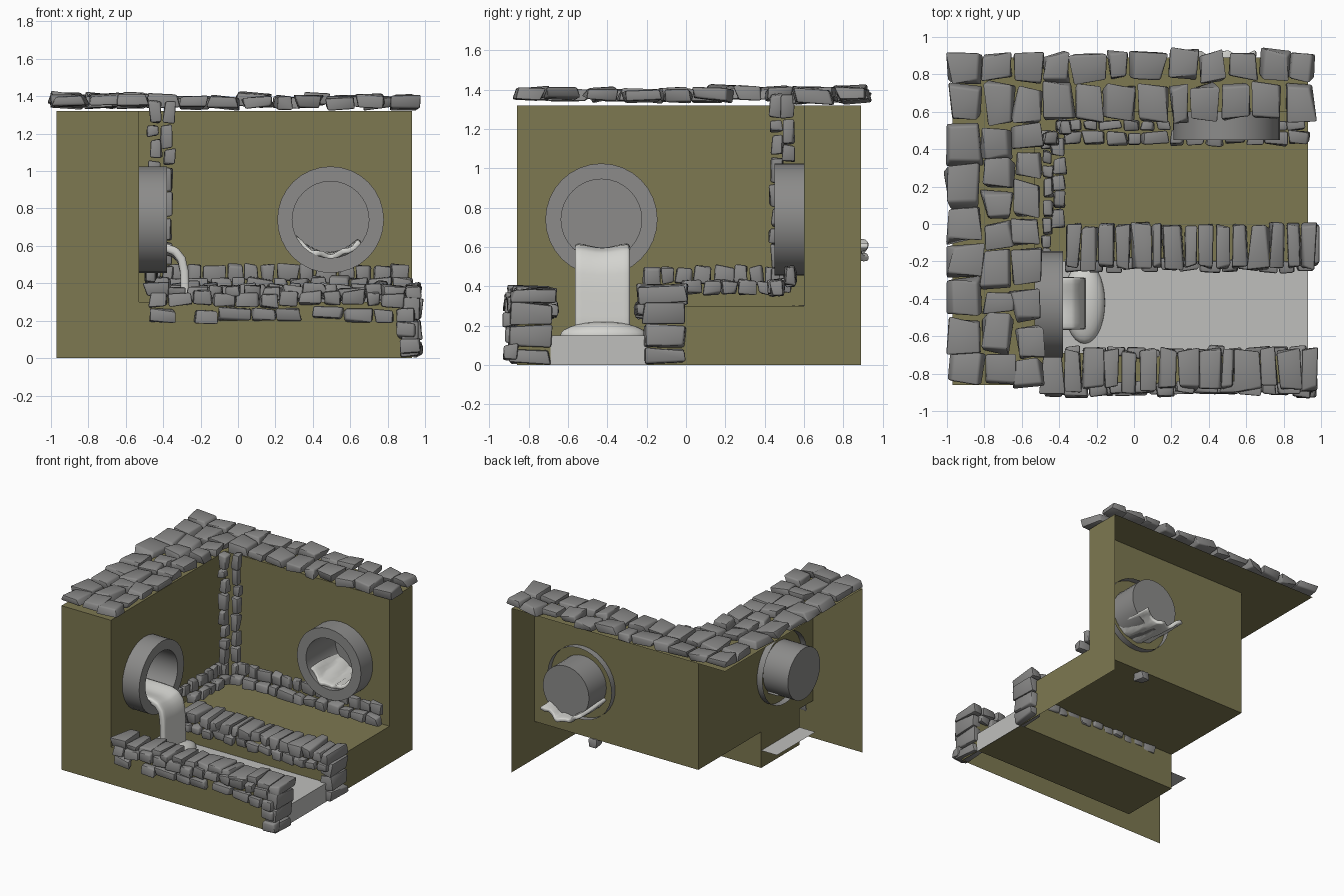
import bpy, bmesh, math, random
from mathutils import Vector, Matrix

if "Cube" in bpy.data.objects:
    bpy.data.objects.remove(bpy.data.objects["Cube"])

random.seed(4)
R = random.uniform


def material(name, rgb):
    m = bpy.data.materials.new(name)
    m.diffuse_color = (*rgb, 1)
    m.use_nodes = True
    m.node_tree.nodes["Principled BSDF"].inputs["Base Color"].default_value = m.diffuse_color
    return m


OLIVE = material("olive_wall", (0.205, 0.188, 0.082))
STONE = material("grey_stone", (0.25, 0.248, 0.245))
PIPE = material("pipe_grey", (0.262, 0.26, 0.255))
WATER = material("water", (0.52, 0.52, 0.505))
FOAM = material("pale_water", (0.66, 0.66, 0.63))


def finish(bm, name, mat, smooth=None):
    me = bpy.data.meshes.new(name)
    bm.to_mesh(me)
    bm.free()
    ob = bpy.data.objects.new(name, me)
    bpy.context.collection.objects.link(ob)
    me.materials.append(mat)
    if smooth:
        bpy.context.view_layer.objects.active = ob
        ob.select_set(True)
        bpy.ops.object.shade_smooth_by_angle(angle=math.radians(smooth))
        ob.select_set(False)
    return ob


def quad(bm, *pts):
    bm.faces.new([bm.verts.new(p) for p in pts])


def pierced(bm, to3d, u0, u1, v0, v1, cu, cv, r):
    """Flat wall panel with a round hole."""
    rect = [(u0, v0), (u1, v0), (u1, v1), (u0, v1)]
    circ = [(cu + r * math.cos(i * math.tau / 32), cv + r * math.sin(i * math.tau / 32)) for i in range(32)]
    edges = []
    for loop in (rect, circ):
        vs = [bm.verts.new(to3d(*p)) for p in loop]
        edges += [bm.edges.new((vs[i], vs[i - 1])) for i in range(len(vs))]
    bmesh.ops.triangle_fill(bm, edges=edges, use_beauty=True)


# ---- olive shell: open at the back, left and below
X0, X1, XW = -0.97, 0.93, -0.53
Y0, Y1, YW = -0.86, 0.89, 0.60
ZF, ZT, CA, CB = 0.30, 1.32, -0.69, -0.20
LP, RP, PZ = -0.43, 0.495, 0.74   # pipe centres
bm = bmesh.new()
prof = [(Y0, 0), (Y0, ZF), (CA, ZF), (CA, 0.01), (CB, 0.01), (CB, ZF), (YW, ZF)]
for (ya, za), (yb, zb) in zip(prof, prof[1:]):
    quad(bm, (XW, ya, za), (X1, ya, za), (X1, yb, zb), (XW, yb, zb))
pierced(bm, lambda u, v: (u, YW, v), XW, X1, ZF, ZT, RP, PZ, 0.206)
pierced(bm, lambda u, v: (XW, u, v), Y0, YW, ZF, ZT, LP, PZ, 0.206)
quad(bm, (XW, CA, 0.01), (XW, CB, 0.01), (XW, CB, ZF), (XW, CA, ZF))
quad(bm, (X0, Y0, ZT), (XW, Y0, ZT), (XW, Y1, ZT), (X0, Y1, ZT))
quad(bm, (XW, YW, ZT), (X1, YW, ZT), (X1, Y1, ZT), (XW, Y1, ZT))
quad(bm, (X0, Y0, 0), (XW, Y0, 0), (XW, Y0, ZT), (X0, Y0, ZT))
quad(bm, (X1, CB, 0), (X1, YW, 0), (X1, YW, ZF), (X1, CB, ZF))
quad(bm, (X1, YW, 0), (X1, Y1, 0), (X1, Y1, ZT), (X1, YW, ZT))
quad(bm, (X1, Y0, 0), (X1, CA, 0), (X1, CA, ZF), (X1, Y0, ZF))
bmesh.ops.remove_doubles(bm, verts=bm.verts, dist=0.0005)
finish(bm, "sewer_shell", OLIVE)


# ---- stones
def stone(bm, lo, hi, jit=0.012, bev=0.011, tilt=(0, 0, 0)):
    lo, hi = Vector(lo), Vector(hi)
    c, s = (lo + hi) / 2, hi - lo
    tmp = bmesh.new()
    bmesh.ops.create_cube(tmp, size=1)
    rot = Matrix.Rotation(tilt[0], 3, 'X') @ Matrix.Rotation(tilt[1], 3, 'Y') @ Matrix.Rotation(tilt[2], 3, 'Z')
    for v in tmp.verts:
        p = Vector([v.co[i] * s[i] + R(-1, 1) * min(jit, s[i] * 0.16) for i in range(3)])
        v.co = c + rot @ p
    bmesh.ops.bevel(tmp, geom=tmp.edges[:], offset=bev, segments=2, profile=0.5, affect='EDGES')
    me = bpy.data.meshes.new("tmp")
    tmp.to_mesh(me)
    tmp.free()
    bm.from_mesh(me)
    bpy.data.meshes.remove(me)


def course(bm, axis, a, b, n, lo, hi, gap=0.012, jit=0.012, wob=0.01, tilt=0.05):
    """A run of n stones along an axis; lo/hi bound the other two axes."""
    cuts = [a] + [a + (b - a) * (i + R(-0.2, 0.2)) / n for i in range(1, n)] + [b]
    for p, q in zip(cuts, cuts[1:]):
        l, h = list(lo), list(hi)
        l.insert(axis, p + gap / 2)
        h.insert(axis, q - gap / 2)
        d = Vector([R(-wob, wob) for _ in range(3)])
        d[axis] = 0
        stone(bm, Vector(l) + d, Vector(h) + d, jit, tilt=[R(-tilt, tilt) for _ in range(3)])


# paving on top
bm = bmesh.new()
for x0, x1, n in ((-0.99, -0.82, 9), (-0.805, -0.655, 10), (-0.64, -0.50, 10)):
    course(bm, 1, -0.87, 0.92, n, (x0, 1.345), (x1, 1.405), gap=0.022, jit=0.024, tilt=0.08)
course(bm, 0, -0.49, 0.97, 9, (0.56, 1.335), (0.745, 1.40), gap=0.022, jit=0.024, tilt=0.08)
course(bm, 0, -0.49, 0.97, 9, (0.775, 1.345), (0.92, 1.405), gap=0.022, jit=0.024, tilt=0.08)
finish(bm, "top_paving", STONE, 40)

# corner columns
bm = bmesh.new()
course(bm, 2, 0.37, 1.38, 9, (-0.475, 0.43), (-0.415, 0.49))
course(bm, 2, 0.37, 1.38, 8, (-0.405, 0.49), (-0.345, 0.55))
finish(bm, "corner_columns", STONE, 40)

# curbs at the foot of both walls
bm = bmesh.new()
course(bm, 0, -0.38, 0.92, 13, (0.50, 0.41), (0.555, 0.50), wob=0.006)
course(bm, 0, -0.38, 0.94, 12, (0.425, 0.36), (0.495, 0.43), wob=0.006)
course(bm, 1, -0.22, 0.50, 8, (-0.49, 0.41), (-0.44, 0.50), wob=0.006)
course(bm, 1, -0.02, 0.46, 5, (-0.435, 0.36), (-0.37, 0.43), wob=0.006)
stone(bm, (0.36, 0.53, 0.24), (0.44, 0.62, 0.30))
finish(bm, "wall_curbs", STONE, 40)

# channel walls: caps, facing rows and end pillars
bm = bmesh.new()
course(bm, 0, -0.37, 0.98, 15, (-0.235, 0.315), (-0.005, 0.395), jit=0.016)
course(bm, 0, -0.37, 0.96, 13, (-0.25, 0.25), (-0.19, 0.315))
finish(bm, "channel_rear_stones", STONE, 40)
bm = bmesh.new()
course(bm, 0, -0.50, 0.98, 14, (-0.885, 0.325), (-0.675, 0.39), jit=0.018, wob=0.014)
course(bm, 0, -0.48, 0.90, 12, (-0.915, 0.28), (-0.85, 0.35))
for a, b, n in ((-0.48, -0.33, 1), (-0.24, 0.34, 4), (0.40, 0.84, 3)):
    course(bm, 0, a, b, n, (-0.91, 0.20), (-0.85, 0.265))
course(bm, 0, -0.37, 0.93, 12, (-0.71, 0.25), (-0.66, 0.315))
finish(bm, "channel_front_stones", STONE, 40)
bm = bmesh.new()
for y0, y1 in ((-0.90, -0.69), (-0.215, -0.005)):
    for z0, z1 in ((0.01, 0.08), (0.09, 0.20), (0.21, 0.315)):
        d = R(0, 0.02)
        stone(bm, (0.87 + d, y0, z0), (0.965 + d, y1, z1), 0.014)
for z0, z1 in ((0.03, 0.10), (0.11, 0.19), (0.20, 0.27)):
    d = R(-0.02, 0.02)
    stone(bm, (0.85 + d, -0.925, z0), (0.95 + d, -0.855, z1))
finish(bm, "channel_end_pillars", STONE, 40)


# ---- pipes: thick ring, narrower closed pipe behind it
def pipe(name, mat4):
    bm = bmesh.new()
    prof = [(0.285, 0.20), (0.285, 0.0), (0.205, 0.0), (0.205, 0.37)]
    rings = []
    for r, d in prof:
        rings.append([bm.verts.new((r * math.cos(i * math.tau / 32), d, r * math.sin(i * math.tau / 32)))
                      for i in range(32)])
    for a, b in zip(rings, rings[1:]):
        for i in range(32):
            bm.faces.new((a[i - 1], a[i], b[i], b[i - 1]))
    bm.faces.new(rings[-1])
    bmesh.ops.transform(bm, matrix=mat4, verts=bm.verts)
    finish(bm, name, PIPE, 20)


pipe("back_pipe", Matrix.Translation((RP, 0.45, PZ)))
pipe("left_pipe", Matrix.Translation((-0.38, LP, PZ)) @ Matrix.Rotation(math.pi / 2, 4, 'Z'))

# ---- water in the channel
bm = bmesh.new()
quad(bm, (-0.67, CA, 0.15), (X1, CA, 0.15), (X1, CB, 0.15), (-0.67, CB, 0.15))
quad(bm, (X1, CA, 0), (X1, CB, 0), (X1, CB, 0.15), (X1, CA, 0.15))
finish(bm, "channel_water", WATER)


def sheet(name, nu, nv, fn, thick):
    bm = bmesh.new()
    g = [[bm.verts.new(fn(u / nu, v / nv)) for v in range(nv + 1)] for u in range(nu + 1)]
    for u in range(nu):
        for v in range(nv):
            bm.faces.new((g[u][v], g[u + 1][v], g[u + 1][v + 1], g[u][v + 1]))
    ob = finish(bm, name, FOAM, 60)
    m = ob.modifiers.new("thickness", 'SOLIDIFY')
    m.thickness, m.offset = thick, 0
    b = ob.modifiers.new("round", 'BEVEL')
    b.width, b.segments = thick * 0.3, 2


# waterfall from the left pipe
path = [(-0.62, 0.585), (-0.48, 0.585), (-0.385, 0.582), (-0.335, 0.565), (-0.302, 0.525),
        (-0.287, 0.46), (-0.283, 0.36), (-0.28, 0.25), (-0.278, 0.13)]


def fall(u, v):
    x, z = path[round(u * 8)]
    sag = 0.012 * math.cos(v * math.tau) * (1 - u)
    return (x, -0.565 + 0.28 * v, z + sag)


sheet("waterfall", 8, 8, fall, 0.045)


# trickle lying in the back pipe
def trickle(u, v):
    x = 0.30 + 0.35 * u
    return (x, 0.47 + 0.44 * v + 0.02 * math.sin(u * 14),
            0.545 + 2.8 * (x - 0.485) ** 2 + 0.01 * math.sin(u * 19 + v * 5))


sheet("pipe_trickle", 12, 8, trickle, 0.03)

# splash mound where the waterfall lands
bm = bmesh.new()
bmesh.ops.create_uvsphere(bm, u_segments=28, v_segments=14, radius=1)
bmesh.ops.transform(bm, verts=bm.verts,
                    matrix=Matrix.Translation((-0.265, -0.42, 0.15)) @ Matrix.Diagonal((0.11, 0.22, 0.07, 1)))
finish(bm, "splash", FOAM, 60)
